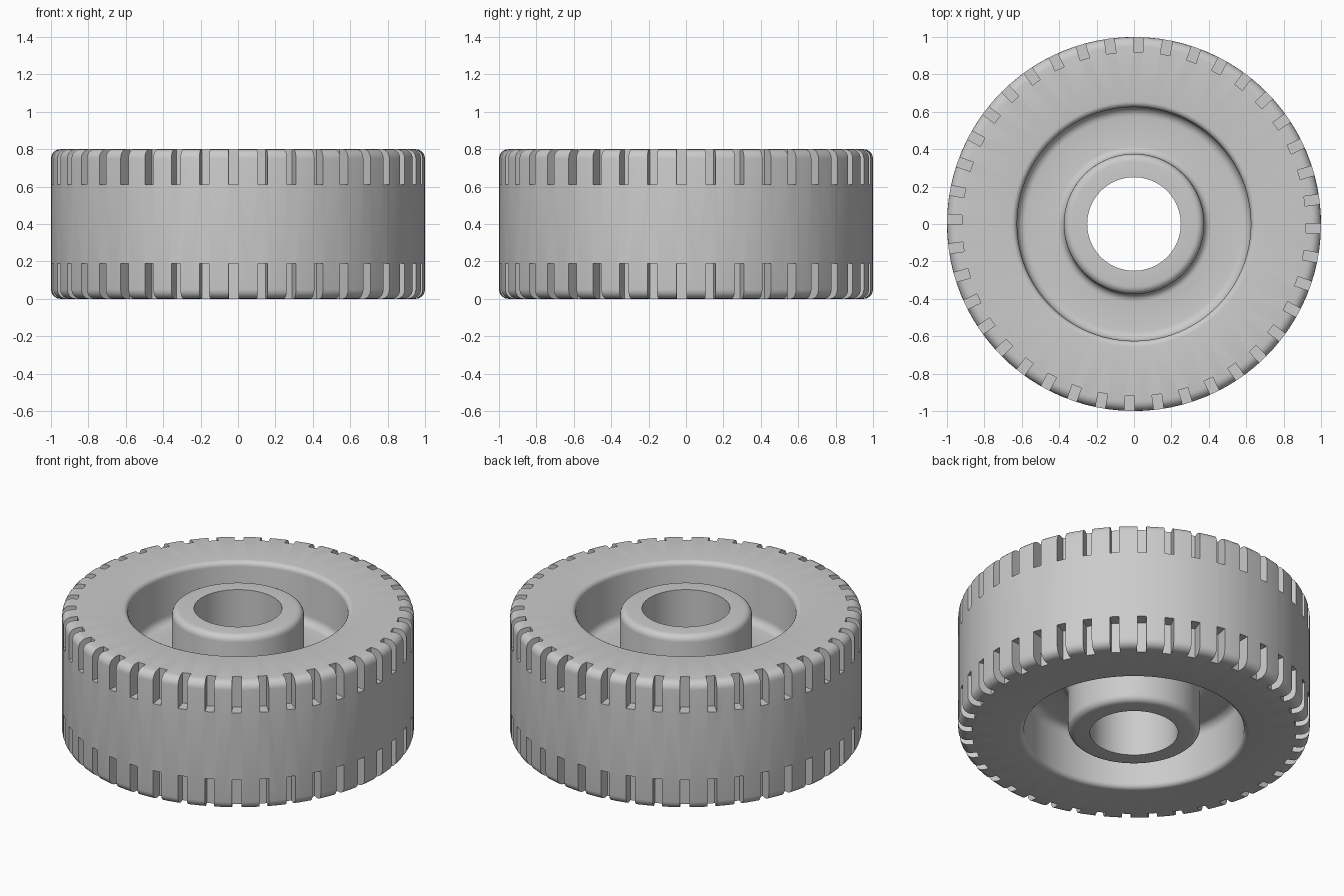
import bpy, bmesh, math
from mathutils import Matrix

if "Cube" in bpy.data.objects:
    bpy.data.objects.remove(bpy.data.objects["Cube"])

SEG = 96        # sides of the turned body
MID = 0.40      # mirror height
FLOOR = 0.48    # top of the web between hub and rim

grey = bpy.data.materials.new("wheel_grey")
grey.diffuse_color = (0.6, 0.6, 0.6, 1)
grey.use_nodes = True
grey.node_tree.nodes["Principled BSDF"].inputs["Base Color"].default_value = grey.diffuse_color


def arc(cx, cz, r, a0, a1, n=5):
    """Points of a rounded corner, angles in degrees."""
    return [(cx + r * math.cos(math.radians(a0 + (a1 - a0) * i / n)),
             cz + r * math.sin(math.radians(a0 + (a1 - a0) * i / n))) for i in range(n + 1)]


def make_object(name, bm):
    bmesh.ops.recalc_face_normals(bm, faces=bm.faces)
    me = bpy.data.meshes.new(name)
    bm.to_mesh(me)
    bm.free()
    me.materials.append(grey)
    ob = bpy.data.objects.new(name, me)
    bpy.context.collection.objects.link(ob)
    return ob


# Upper half of the cross-section, from the bore out to the tread
half = [(0.25, 0.80)]
half += arc(0.335, 0.76, 0.04, 90, 0)             # hub edge
half += arc(0.415, FLOOR + 0.04, 0.04, 180, 270)  # fillet at hub base
half += arc(0.575, FLOOR + 0.05, 0.05, 270, 360)  # fillet at rim base
half += arc(0.655, 0.77, 0.03, 180, 90)           # recess edge
half += arc(0.95, 0.75, 0.05, 90, 0)              # shoulder of the tread
profile = half + [(r, 2 * MID - z) for r, z in reversed(half)]

# Wheel body turned around z
bm = bmesh.new()
rings = []
for i in range(SEG):
    a = 2 * math.pi * i / SEG
    rings.append([bm.verts.new((r * math.cos(a), r * math.sin(a), z)) for r, z in profile])
n = len(profile)
for i in range(SEG):
    p, q = rings[i], rings[(i + 1) % SEG]
    for j in range(n):
        k = (j + 1) % n
        bm.faces.new((p[j], q[j], q[k], p[k]))
wheel = make_object("wheel", bm)

# Tread notches: 40 around each shoulder
bm = bmesh.new()
for i in range(40):
    turn = Matrix.Rotation(math.radians(9 * i - 1.4), 4, 'Z')
    for z in (0.61 + 0.15, 0.19 - 0.15):
        m = turn @ Matrix.Translation((1.015, 0, z)) @ Matrix.Diagonal((0.19, 0.052, 0.30, 1))
        bmesh.ops.create_cube(bm, size=1, matrix=m)
cutter = make_object("notch_cutter", bm)
cutter.hide_render = True

mod = wheel.modifiers.new("notches", 'BOOLEAN')
mod.operation = 'DIFFERENCE'
mod.solver = 'EXACT'
mod.object = cutter
bpy.context.view_layer.objects.active = wheel
bpy.ops.object.select_all(action='DESELECT')
wheel.select_set(True)
bpy.ops.object.modifier_apply(modifier=mod.name)
bpy.data.objects.remove(cutter)
bpy.ops.object.shade_smooth_by_angle(angle=math.radians(30))
